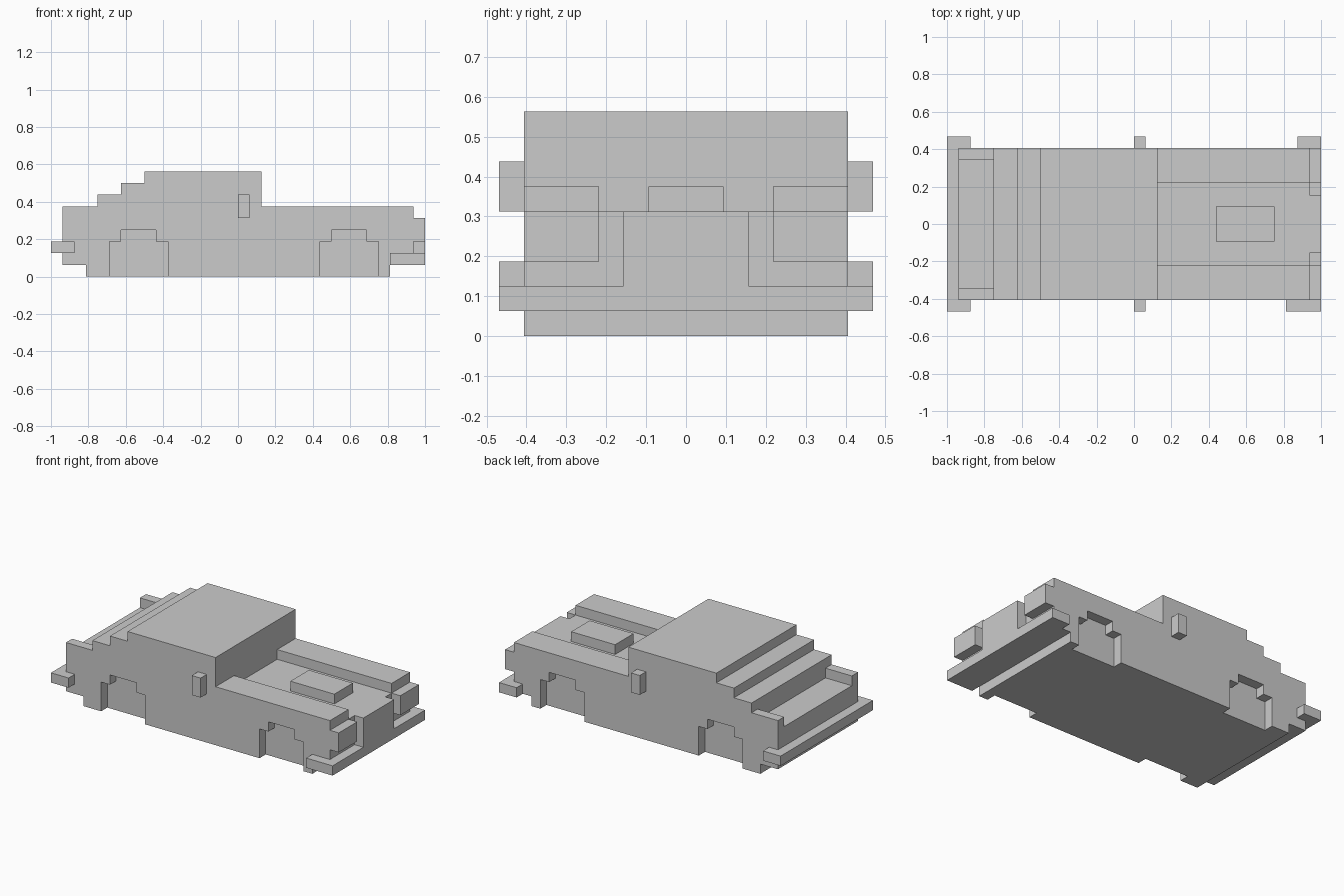
import bpy, bmesh

if "Cube" in bpy.data.objects:
    bpy.data.objects.remove(bpy.data.objects["Cube"])

U = 0.0625          # block size everything snaps to
SIDE = 6.5 * U      # half width of the body
WIDE = 7.5 * U      # half width over bumpers and mirrors


def prism(name, pts, axis, lo, hi):
    """Extrude an outline along 'y' (points are x, z) or 'z' (points are x, y)."""
    bm = bmesh.new()
    place = (lambda p: (p[0], lo, p[1])) if axis == 'y' else (lambda p: (p[0], p[1], lo))
    step = (0, hi - lo, 0) if axis == 'y' else (0, 0, hi - lo)
    face = bm.faces.new([bm.verts.new(place(p)) for p in pts])
    out = bmesh.ops.extrude_face_region(bm, geom=[face])
    verts = [g for g in out['geom'] if isinstance(g, bmesh.types.BMVert)]
    bmesh.ops.translate(bm, vec=step, verts=verts)
    bmesh.ops.recalc_face_normals(bm, faces=bm.faces)
    mesh = bpy.data.meshes.new(name)
    bm.to_mesh(mesh)
    bm.free()
    ob = bpy.data.objects.new(name, mesh)
    bpy.context.collection.objects.link(ob)
    return ob


def box(name, x0, x1, y0, y1, z0, z1):
    return prism(name, [(x0, y0), (x1, y0), (x1, y1), (x0, y1)], 'z', z0, z1)


def carve(target, cutter):
    cutter.hide_render = True
    mod = target.modifiers.new("carve", 'BOOLEAN')
    mod.operation = 'DIFFERENCE'
    mod.solver = 'EXACT'
    mod.object = cutter
    bpy.context.view_layer.objects.active = target
    bpy.ops.object.modifier_apply(modifier=mod.name)
    bpy.data.objects.remove(cutter)


# Body: stepped side profile
profile = [(-13, 0), (13, 0), (13, 1), (15, 1), (15, 6), (2, 6), (2, 9), (-8, 9),
           (-8, 8), (-10, 8), (-10, 7), (-12, 7), (-12, 6), (-15, 6), (-15, 1), (-13, 1)]
body = prism("car_body", [(x * U, z * U) for x, z in profile], 'y', -SIDE, SIDE)

# Sunken hood between the fenders, sunken trunk lid between the fins
carve(body, box("hood_cutter", 2 * U, 17 * U, -3.5 * U, 3.5 * U, 5 * U, 7 * U - 0.01))
carve(body, box("trunk_cutter", -17 * U, -12 * U, -5.5 * U, 5.5 * U, 5 * U, 7 * U - 0.01))

# Stepped wheel arches, one block deep
for x in (-11, 7):
    arch = [(x, -1), (x + 5, -1), (x + 5, 3), (x + 4, 3), (x + 4, 4),
            (x + 1, 4), (x + 1, 3), (x, 3)]
    pts = [(px * U, pz * U) for px, pz in arch]
    carve(body, prism("arch_cutter", pts, 'y', 5.5 * U, 9 * U))
    carve(body, prism("arch_cutter", pts, 'y', -9 * U, -5.5 * U))

# Hood scoop and grille nose
box("hood_scoop", 7 * U, 12 * U, -1.5 * U, 1.5 * U, 5 * U, 6 * U)
box("grille_nose", 15 * U, 16 * U, -2.5 * U, 2.5 * U, 2 * U, 5 * U)

# Headlights and side mirrors
for s, side in ((-1, "right"), (1, "left")):
    y0, y1 = sorted((s * 3.5 * U, s * SIDE))
    box(side + "_headlight", 15 * U, 16 * U, y0, y1, 3 * U, 5 * U)
    y0, y1 = sorted((s * SIDE, s * WIDE))
    box(side + "_mirror", 0, U, y0, y1, 5 * U, 7 * U)


def bumper(name, tip, inner, end_right, end_left, z0):
    """U-shaped bumper wrapping around the body corners."""
    plan = [(tip, -7.5), (tip, 7.5), (end_left, 7.5), (end_left, 6.5),
            (inner, 6.5), (inner, -6.5), (end_right, -6.5), (end_right, -7.5)]
    prism(name, [(x * U, y * U) for x, y in plan], 'z', z0 * U, (z0 + 1) * U)


# Bumpers; the front one wraps further on the right side
bumper("front_bumper", 16, 15, 13, 14, 1)
bumper("rear_bumper", -16, -15, -14, -14, 2)
